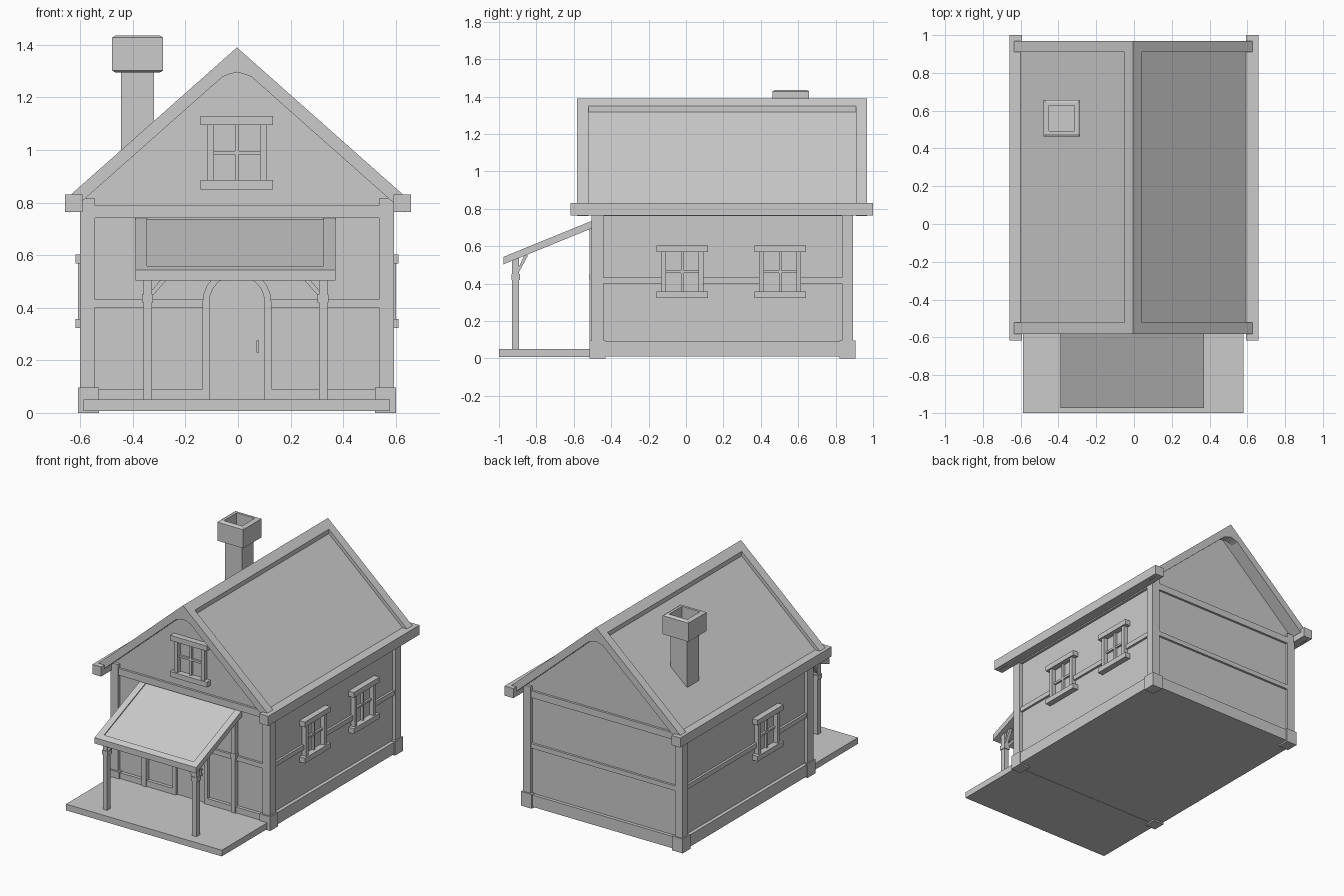
import bpy, bmesh, math
from mathutils import Vector

if "Cube" in bpy.data.objects:
    bpy.data.objects.remove(bpy.data.objects["Cube"])

CX = -0.004                      # house centre line
WX, WF, WB = 0.575, -0.485, 0.875  # wall planes: side, front, back
SLOPE, RIDGE = 0.886, 1.39


def finish(name, bm):
    bmesh.ops.recalc_face_normals(bm, faces=bm.faces)
    me = bpy.data.meshes.new(name)
    bm.to_mesh(me)
    bm.free()
    ob = bpy.data.objects.new(name, me)
    bpy.context.collection.objects.link(ob)
    return ob


def boxes(name, specs):
    """One object from boxes given as (x0, x1, y0, y1, z0, z1)."""
    bm = bmesh.new()
    for x0, x1, y0, y1, z0, z1 in specs:
        vs = bmesh.ops.create_cube(bm, size=1)["verts"]
        for v in vs:
            v.co = Vector(((x0 + x1) / 2 + v.co.x * (x1 - x0),
                           (y0 + y1) / 2 + v.co.y * (y1 - y0),
                           (z0 + z1) / 2 + v.co.z * (z1 - z0)))
    return finish(name, bm)


def prism(name, profile, a, b, axis="y"):
    """Extrude a closed profile: (x, z) along y, or (y, z) along x."""
    bm = bmesh.new()
    f = bm.faces.new([bm.verts.new((p, a, z) if axis == "y" else (a, p, z)) for p, z in profile])
    r = bmesh.ops.extrude_face_region(bm, geom=[f])
    d = Vector((0, b - a, 0)) if axis == "y" else Vector((b - a, 0, 0))
    bmesh.ops.translate(bm, vec=d, verts=[v for v in r["geom"] if isinstance(v, bmesh.types.BMVert)])
    return finish(name, bm)


def roof_z(x, drop=0.0):
    return RIDGE - drop - abs(x) * SLOPE


def mirrored(half):
    """Right-hand half profile, mirrored across the house centre line."""
    return [(CX + x, z) for x, z in half] + [(CX - x, z) for x, z in reversed(half) if x > 0]


# walls with gables
prism("house_walls", mirrored([(0, roof_z(0, 0.05)), (WX, roof_z(WX, 0.05)), (WX, 0.01)]), WF, WB)

# corner posts and their foot blocks
posts, feet = [], []
for s in (-1, 1):
    xs = sorted((CX + s * 0.54, CX + s * 0.597))
    xf = sorted((CX + s * 0.525, CX + s * 0.605))
    for py, fy in (((-0.504, -0.44), (-0.515, -0.43)), ((0.835, 0.894), (0.82, 0.905))):
        posts.append((*xs, *py, 0.09, 0.815))
        feet.append((*xf, *fy, 0.0, 0.096))
boxes("corner_posts", posts)
boxes("corner_foot_blocks", feet)

# base beams, mid rails and upper beams
L, R = CX - 0.54, CX + 0.54
base, rails, upper = [], [], []
for x0, x1 in ((L, CX - 0.13), (CX + 0.13, R)):
    base.append((x0, x1, -0.507, WF + 0.02, 0.01, 0.09))
    rails.append((x0, x1, -0.5, WF + 0.02, 0.40, 0.432))
base.append((L, R, WB - 0.02, 0.897, 0.01, 0.09))
rails.append((L, R, WB - 0.02, 0.89, 0.40, 0.432))
upper += [(L, R, -0.5, WF + 0.02, 0.742, 0.788), (L, R, WB - 0.02, 0.89, 0.742, 0.788)]
for s, wins in ((1, (-0.02, 0.503)), (-1, (-0.02,))):
    xs = lambda out: sorted((CX + s * (WX - 0.02), CX + s * out))
    base.append((*xs(0.599), -0.44, 0.835, 0.01, 0.09))
    upper.append((*xs(0.592), -0.44, 0.835, 0.76, 0.80))
    ends = [-0.44] + [w + d for w in wins for d in (-0.1, 0.1)] + [0.835]
    for a, b in zip(ends[::2], ends[1::2]):
        rails.append((*xs(0.59), a, b, 0.40, 0.432))
boxes("base_beams", base)
boxes("mid_rails", rails)
boxes("upper_beams", upper)


# windows: jambs, head, sill and glazing bars, facing -y before rotation
def window(name, loc, turn):
    parts = [(-0.138, 0.138, -0.04, 0.01, 0.105, 0.14),
             (-0.138, 0.138, -0.04, 0.01, -0.14, -0.105),
             (-0.007, 0.007, -0.016, 0.01, -0.106, 0.106),
             (-0.088, 0.088, -0.014, 0.01, -0.007, 0.007)]
    parts += [(*sorted((s * 0.087, s * 0.113)), -0.03, 0.01, -0.12, 0.12) for s in (-1, 1)]
    ob = boxes(name, parts)
    ob.location = loc
    ob.rotation_euler.z = math.radians(turn)


window("gable_window", (CX, WF, 0.99), 0)
window("right_front_window", (CX + WX, -0.02, 0.463), 90)
window("right_back_window", (CX + WX, 0.503, 0.463), 90)
window("left_window", (CX - WX, -0.02, 0.463), -90)


# arched door, its frame and handle
def arch(r, spring=0.42, n=12):
    return [(CX + r * math.cos(math.pi * i / n), spring + r * math.sin(math.pi * i / n)) for i in range(n + 1)]


def arch_outline(r):
    return [(CX + r, 0.05)] + arch(r) + [(CX - r, 0.05)]


prism("door", arch_outline(0.106), -0.492, WF + 0.02)
prism("door_frame", arch_outline(0.131) + arch_outline(0.105)[::-1], -0.508, WF + 0.02)
boxes("door_handle", [(0.071, 0.079, -0.51, -0.503, 0.23, 0.275),
                      (0.071, 0.079, -0.505, -0.49, 0.23, 0.24),
                      (0.071, 0.079, -0.505, -0.49, 0.265, 0.275)])

# main roof: recessed panels, raised verge frames and ridge strip
E, T = 0.638, 0.063
prism("roof_panels", mirrored([(0, roof_z(0, 0.03)), (0.63, roof_z(0.63, 0.03)), (0.63, roof_z(0.63, T)),
                               (0, roof_z(0, T))])[:4] +
      [(CX - 0.63, roof_z(0.63, T)), (CX - 0.63, roof_z(0.63, 0.03))], -0.53, 0.92)
outer = [(CX - E, roof_z(E)), (CX, RIDGE), (CX + E, roof_z(E))]
inner = [(CX + E, roof_z(E, T)), (CX + 0.055, roof_z(0.055, T)), (CX + 0.03, 1.288), (CX, 1.296),
         (CX - 0.03, 1.288), (CX - 0.055, roof_z(0.055, T)), (CX - E, roof_z(E, T))]
prism("front_verge", outer + inner, -0.582, -0.522)
prism("back_verge", outer + inner, 0.91, 0.968)
k = 0.047
prism("ridge_strip", [(CX - k, roof_z(k)), (CX, RIDGE), (CX + k, roof_z(k)),
                      (CX + k, roof_z(k, 0.05)), (CX, RIDGE - 0.05), (CX - k, roof_z(k, 0.05))], -0.525, 0.915)
boxes("eaves_beams", [(*sorted((s * 0.592, s * 0.658)), -0.617, 1.0, 0.765, 0.83) for s in (-1, 1)])

# chimney shaft and hollow cap
HX, HY = -0.382, 0.56
boxes("chimney_shaft", [(HX - 0.0625, HX + 0.0625, HY - 0.0625, HY + 0.0625, 0.9, 1.31)])
bm = bmesh.new()
vs = bmesh.ops.create_cube(bm, size=1)["verts"]
for v in vs:
    v.co = Vector((HX + v.co.x * 0.194, HY + v.co.y * 0.194, 1.365 + v.co.z * 0.126))
bm.normal_update()
top = max(bm.faces, key=lambda f: f.calc_center_median().z)
bottom = min(bm.faces, key=lambda f: f.calc_center_median().z)
bmesh.ops.inset_region(bm, faces=[bottom], thickness=0.018, depth=0.007)
for thick, depth in ((0.018, 0.007), (0.023, 0)):
    bmesh.ops.inset_region(bm, faces=[top], thickness=thick, depth=depth)
well = bmesh.ops.extrude_face_region(bm, geom=[top])["geom"]
bmesh.ops.translate(bm, vec=(0, 0, -0.08), verts=[v for v in well if isinstance(v, bmesh.types.BMVert)])
if top.is_valid:
    bm.faces.remove(top)
finish("chimney_cap", bm)

# porch floor and the slab under the house
boxes("porch_floor", [(-0.587, 0.579, -1.0, -0.48, 0.008, 0.05)])

# porch posts with collars and braces, front pair free-standing, back pair on the wall
PX = -0.01
pp, collars = [], []
for s in (-1, 1):
    x = PX + s * 0.334
    for y, top_z in ((-0.912, 0.54), (-0.497, 0.70)):
        pp.append((x - 0.016, x + 0.016, y - 0.018, y + 0.018, 0.05, top_z))
        collars.append((x - 0.021, x + 0.021, y - 0.021, y + 0.024, 0.42, 0.45))
    brace = [(x - s * 0.01, 0.435), (x - s * 0.01, 0.46), (x - s * 0.062, 0.52), (x - s * 0.085, 0.52)]
    prism("porch_brace", brace, -0.924, -0.9)
    prism("porch_side_brace", [(-0.905, 0.44), (-0.905, 0.465), (-0.865, 0.55), (-0.845, 0.55)],
          x - 0.011, x + 0.011, "x")
boxes("porch_posts", pp)
boxes("porch_post_collars", collars)


# porch roof: recessed panel, side strips and front edge strip
def lean(y0, y1, drop, thick):
    z = lambda y: 0.543 + (y + 0.975) * 0.408
    return [(y0, z(y0) - drop), (y1, z(y1) - drop), (y1, z(y1) - thick), (y0, z(y0) - thick)]


prism("porch_roof_panel", lean(-0.96, -0.48, 0.007, 0.034), PX - 0.36, PX + 0.36, "x")
for s in (-1, 1):
    prism("porch_roof_side", lean(-0.975, -0.48, 0, 0.04), PX + s * 0.336, PX + s * 0.38, "x")
prism("porch_roof_front", lean(-0.975, -0.938, 0, 0.04), PX - 0.34, PX + 0.34, "x")
